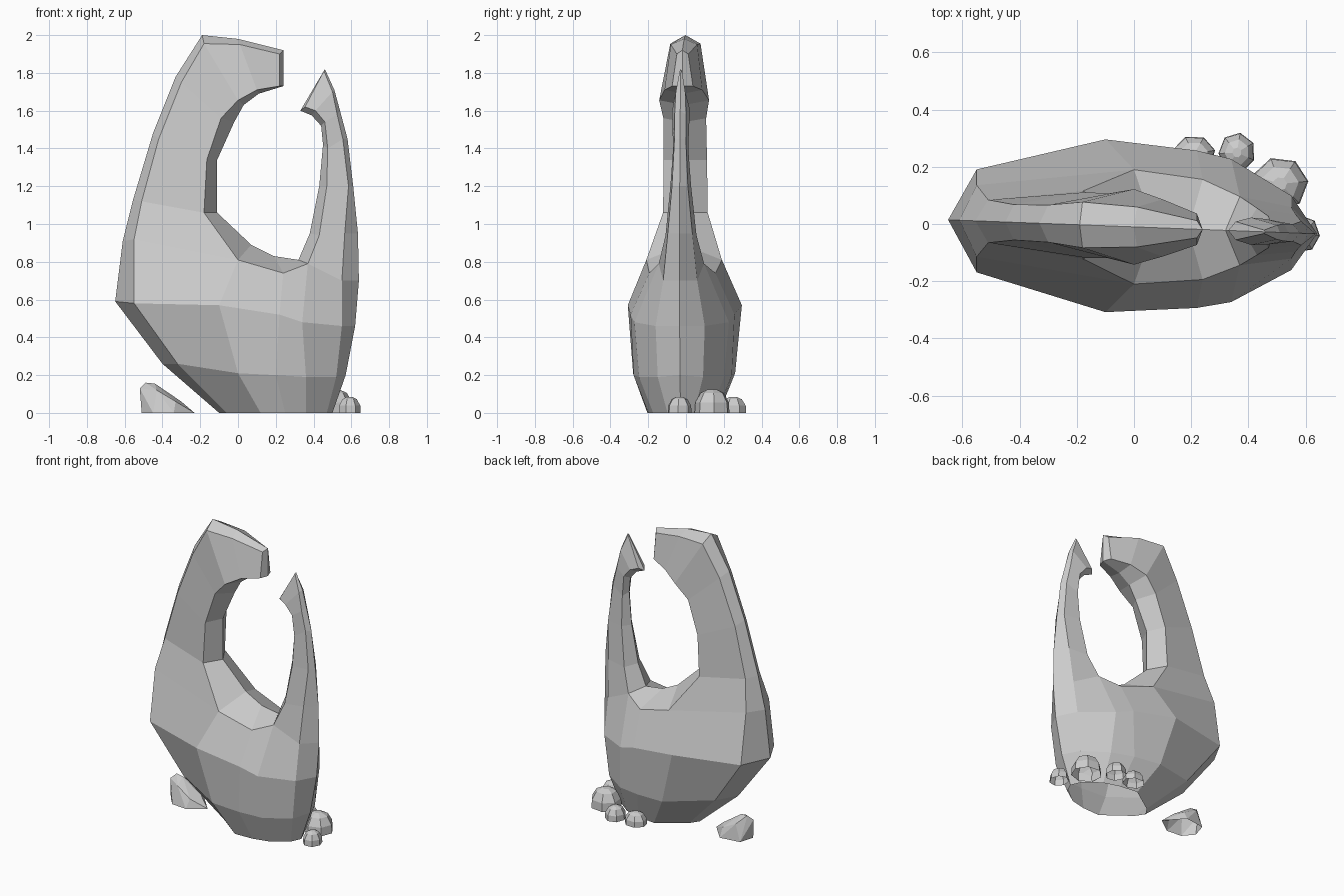
import bpy, bmesh, math

# Half sections as (x, half-width y, z); every section is mirrored front to back
body_rows = [
    [(-.10, 0, 0), (-.06, .06, 0), (.12, .19, 0), (.25, .18, 0), (.36, .15, 0), (.47, .07, 0), (.50, 0, 0)],
    [(-.40, 0, .26), (-.32, .14, .26), (0, .27, .21), (.20, .26, .20), (.36, .225, .19), (.52, .12, .19), (.57, 0, .20)],
    [(-.65, 0, .59), (-.55, .18, .58), (-.10, .302, .57), (.22, .275, .52), (.34, .25, .48), (.55, .13, .46), (.62, 0, .46)],
    [(-.61, 0, .91), (-.55, .125, .92), (0, .20, .81), (.24, .175, .74), (.37, .12, .79), (.55, .09, .70), (.64, 0, .70)],
]
bowl = [(.07, 0, .89), (.19, 0, .83), (.32, 0, .81)]
top = body_rows[-1]

# Prong sections: outer ridge, outer edge, inner edge, inner ridge
big_prong = [
    [top[0], top[1], top[2], bowl[0]],
    [(-.555, 0, 1.13), (-.51, .075, 1.12), (-.18, .118, 1.06), (-.11, 0, 1.06)],
    [(-.45, 0, 1.48), (-.42, .062, 1.45), (-.165, .115, 1.34), (-.11, 0, 1.34)],
    [(-.33, 0, 1.78), (-.30, .065, 1.75), (-.09, .113, 1.56), (-.02, 0, 1.54)],
    [(-.19, 0, 2.0), (-.18, .08, 1.955), (0, .132, 1.655), (.03, 0, 1.63)],
    [(0, 0, 1.98), (.01, .07, 1.95), (.10, .10, 1.71), (.11, 0, 1.69)],
    [(.24, 0, 1.92), (.22, .03, 1.90), (.22, .055, 1.73), (.24, 0, 1.73)],
]
small_prong = [
    [top[6], top[5], top[4], bowl[2]],
    [(.635, 0, .95), (.565, .065, .95), (.43, .082, .94), (.38, 0, .95)],
    [(.61, 0, 1.20), (.585, .042, 1.20), (.47, .055, 1.20), (.43, 0, 1.20)],
    [(.58, 0, 1.45), (.555, .03, 1.45), (.475, .04, 1.40), (.45, 0, 1.42)],
    [(.54, 0, 1.60), (.525, .03, 1.58), (.46, .045, 1.54), (.44, 0, 1.52)],
    [(.51, 0, 1.71), (.50, .025, 1.70), (.41, .048, 1.60), (.39, 0, 1.575)],
    [(.46, 0, 1.82), (.455, .006, 1.81), (.355, .032, 1.62), (.33, 0, 1.60)],
]


def finish(bm, name):
    bmesh.ops.recalc_face_normals(bm, faces=bm.faces[:])
    me = bpy.data.meshes.new(name)
    bm.to_mesh(me)
    bm.free()
    ob = bpy.data.objects.new(name, me)
    bpy.context.collection.objects.link(ob)
    return ob


# Pincer-shaped main rock, open underneath
bm = bmesh.new()
cache = {}


def vert(p, s):
    key = (p[0], round(p[1] * s, 4) + 0.0, p[2])
    if key not in cache:
        # slight twist of the centre line toward the front on the right
        cache[key] = bm.verts.new((p[0], key[1] - .010 - .038 * p[0], p[2]))
    return cache[key]


def face(pts, s):
    vs = list(dict.fromkeys(vert(p, s) for p in pts))
    bm.faces.new(vs)


def strips(rows, s):
    for r0, r1 in zip(rows, rows[1:]):
        for i in range(len(r0) - 1):
            face([r0[i], r0[i + 1], r1[i + 1], r1[i]], s)


for s in (1, -1):
    for rows in (body_rows, big_prong, small_prong, [top[2:5], bowl]):
        strips(rows, s)
    for cap in (big_prong[-1], small_prong[-1]):
        face(cap, s)
finish(bm, "pincer_rock")


# Small domed pebbles behind the right side, open underneath
def pebble(name, x, y, rx, ry, h, turn):
    bm = bmesh.new()
    rings = []
    for f, z in [(1, 0), (.96, .45), (.66, .85), (.25, 1)]:
        rings.append([bm.verts.new((
            x + rx * f * math.cos(turn + a * math.tau / 7),
            y + ry * f * math.sin(turn + a * math.tau / 7), h * z)) for a in range(7)])
    for r0, r1 in zip(rings, rings[1:]):
        for i in range(7):
            j = (i + 1) % 7
            bm.faces.new([r0[i], r0[j], r1[j], r1[i]])
    bm.faces.new(rings[-1])
    finish(bm, name)


for i, p in enumerate([(.21, .245, .075, .065, .08, .2), (.36, .25, .065, .07, .085, .5),
                       (.51, .14, .10, .095, .125, .1), (.59, -.035, .06, .065, .085, .8)]):
    pebble(f"pebble_{i + 1}", *p)

# Wedge-shaped stone under the left overhang
bm = bmesh.new()
for x, y, z in [(-.51, .0, 0), (-.52, .01, .13), (-.49, .035, .16), (-.44, .03, .155), (-.30, .03, .06),
                (-.23, .0, 0), (-.45, -.07, 0), (-.34, -.08, 0), (-.43, -.04, .12), (-.33, -.05, .06),
                (-.48, .10, 0), (-.34, .12, 0), (-.44, .09, .11), (-.34, .09, .06)]:
    bm.verts.new((x, y, z))
bmesh.ops.convex_hull(bm, input=bm.verts[:])
bmesh.ops.delete(bm, geom=[f for f in bm.faces if all(v.co.z < .001 for v in f.verts)], context='FACES')
bmesh.ops.dissolve_limit(bm, angle_limit=math.radians(8), verts=bm.verts[:], edges=bm.edges[:])
finish(bm, "wedge_stone")
